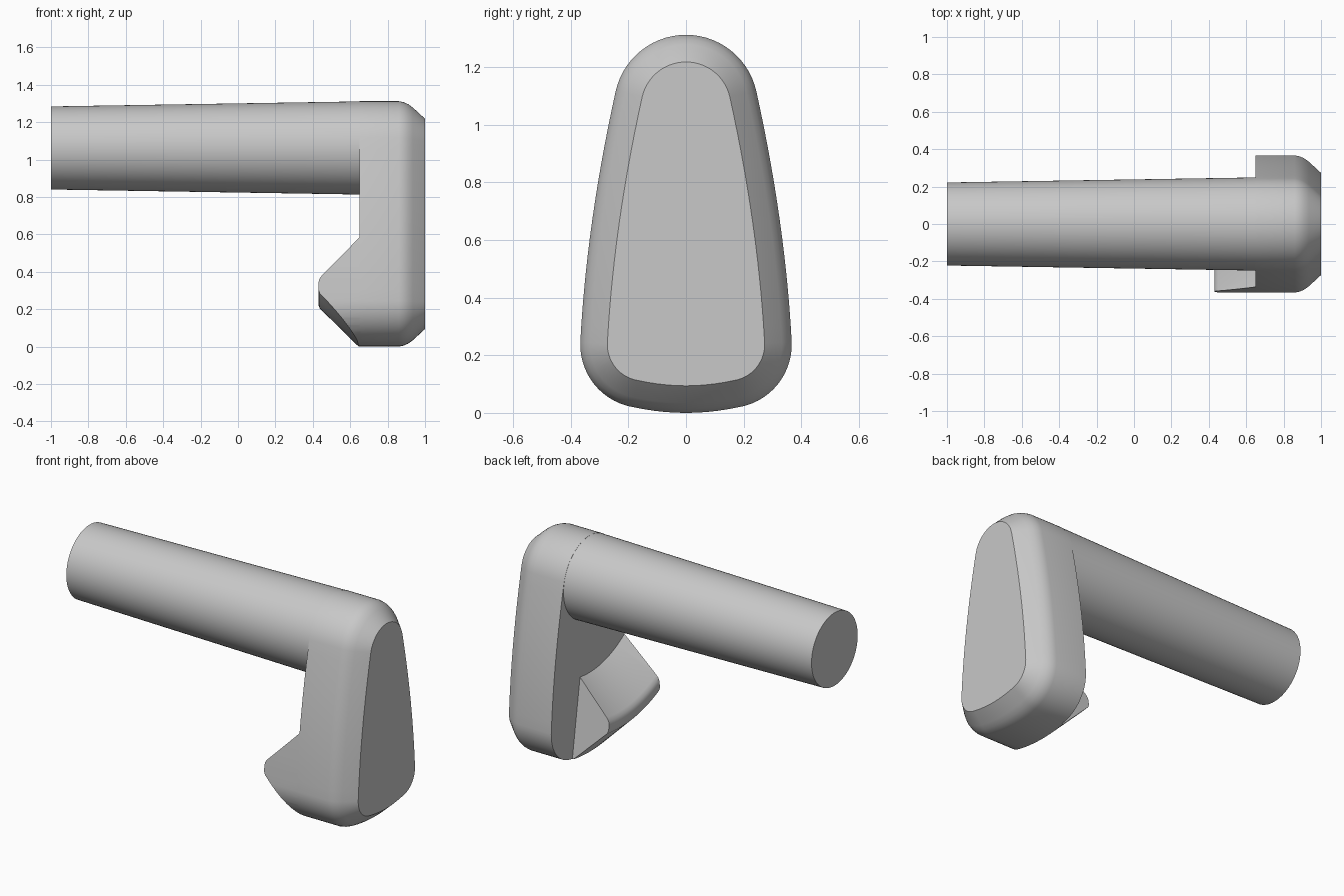
import bpy, bmesh, math
from mathutils import Vector

cube = bpy.data.objects.get("Cube")
if cube:
    bpy.data.objects.remove(cube, do_unlink=True)

AXIS_Z = 1.062      # height of the shaft axis
BACK_X = 0.65       # rear plane of the head

grey = bpy.data.materials.new("plain grey")
grey.use_nodes = True
grey.diffuse_color = (0.58, 0.58, 0.58, 1)
grey.node_tree.nodes["Principled BSDF"].inputs["Base Color"].default_value = (0.58, 0.58, 0.58, 1)


def arc(cy, cz, r, start, end, n):
    angles = [math.radians(start + (end - start) * i / n) for i in range(n + 1)]
    return [Vector((cy + r * math.cos(a), cz + r * math.sin(a))) for a in angles]


def bezier(a, b, c, n):
    ts = [i / n for i in range(1, n)]
    return [a * (1 - t) ** 2 + b * 2 * t * (1 - t) + c * t * t for t in ts]


def head_profile():
    """Closed pear-shaped outline in the YZ plane."""
    top = arc(0, AXIS_Z, 0.25, 90, 13, 14)
    corner = arc(0.147, 0.237, 0.22, 2, -80, 14)
    side = bezier(top[-1], Vector((0.345, 0.66)), corner[0], 14)
    bottom = bezier(corner[-1], Vector((0.09, 0)), Vector((0, 0)), 5)
    half = top + side + corner + bottom + [Vector((0, 0))]
    return half + [Vector((-p.x, p.y)) for p in reversed(half[1:-1])]


def inset(points, d):
    result = []
    for i, p in enumerate(points):
        t = (points[(i + 1) % len(points)] - points[i - 1]).normalized()
        result.append(p + Vector((t.y, -t.x)) * d)
    return result


def loft(name, rings):
    """Skin a list of equal closed rings and cap both ends."""
    bm = bmesh.new()
    loops = [[bm.verts.new(p) for p in ring] for ring in rings]
    n = len(loops[0])
    for a, b in zip(loops, loops[1:]):
        for i in range(n):
            j = (i + 1) % n
            bm.faces.new((a[i], a[j], b[j], b[i]))
    bm.faces.new(loops[0])
    bm.faces.new(list(reversed(loops[-1])))
    bmesh.ops.recalc_face_normals(bm, faces=bm.faces)
    mesh = bpy.data.meshes.new(name)
    bm.to_mesh(mesh)
    bm.free()
    mesh.materials.append(grey)
    obj = bpy.data.objects.new(name, mesh)
    bpy.context.collection.objects.link(obj)
    return obj


def activate(obj):
    bpy.ops.object.select_all(action='DESELECT')
    obj.select_set(True)
    bpy.context.view_layer.objects.active = obj


def smooth(obj):
    activate(obj)
    bpy.ops.object.shade_smooth_by_angle(angle=math.radians(30))


outline = head_profile()


def ring_at(x, d=0):
    return [(x, p.x, p.y) for p in inset(outline, d)]


# Head: straight block with a rounded chamfer toward its flat outer face
chamfer = [(BACK_X, 0), (0.86, 0), (0.885, 0.005), (0.91, 0.016), (0.935, 0.034), (1.0, 0.094)]
head = loft("head", [ring_at(x, d) for x, d in chamfer])
smooth(head)

# Shaft: slightly tapered rod
shaft = loft("shaft", [[(x, p.x, p.y) for p in arc(0, AXIS_Z, r, 0, 354.375, 63)]
                       for x, r in ((-1, 0.222), (BACK_X + 0.005, 0.249))])
smooth(shaft)

# Hook: tooth section swept about the shaft axis, trimmed to the head outline
tooth = [(0.655, 0.579), (0.45, 0.768), (0.436, 0.785), (0.43, 0.805),
         (0.43, 0.84), (0.437, 0.858), (0.655, 1.072)]
sweep = []
for i in range(31):
    a = math.radians(8.9 - 60 * i / 30)
    sweep.append([(x, r * math.sin(a), AXIS_Z - r * math.cos(a)) for x, r in tooth])
hook = loft("hook", sweep)
trimmer = loft("hook_trimmer", [ring_at(0.3), ring_at(0.8)])
trimmer.hide_render = True
trim = hook.modifiers.new("trim", 'BOOLEAN')
trim.operation = 'INTERSECT'
trim.solver = 'EXACT'
trim.object = trimmer
activate(hook)
bpy.ops.object.modifier_apply(modifier=trim.name)
bpy.data.objects.remove(trimmer, do_unlink=True)
smooth(hook)
